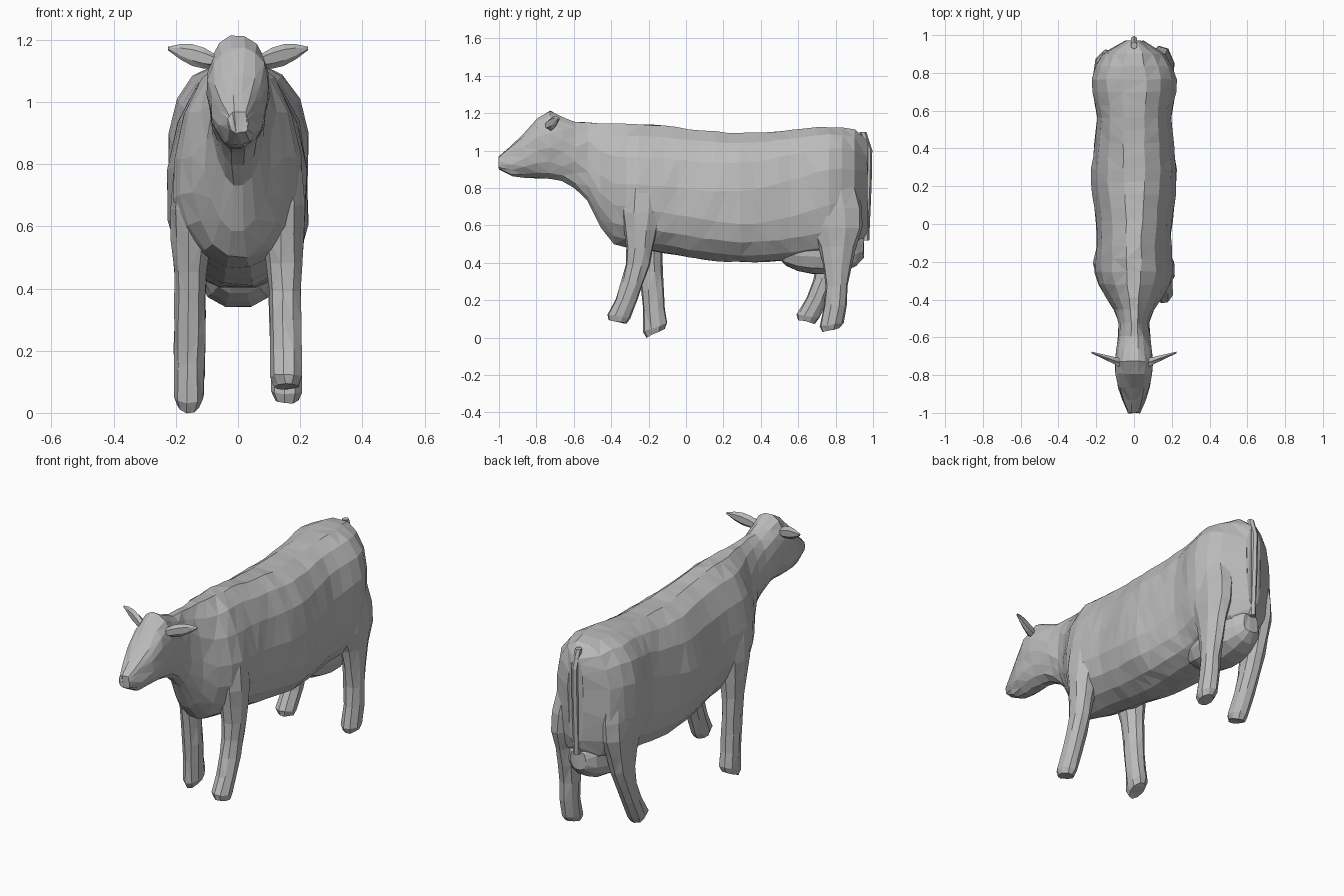
import bpy, bmesh, math, random
from mathutils import Vector

if "Cube" in bpy.data.objects:
    bpy.data.objects.remove(bpy.data.objects["Cube"])
random.seed(4)

grey = bpy.data.materials.new("plain grey")
grey.use_nodes = True
grey.diffuse_color = (0.5, 0.5, 0.5, 1)
grey.node_tree.nodes["Principled BSDF"].inputs["Base Color"].default_value = grey.diffuse_color


def profile(*points):
    """Return a smooth function through a few points, without overshoot."""
    pairs = list(zip(points, points[1:]))
    slopes = [(b[1] - a[1]) / (b[0] - a[0]) for a, b in pairs]
    tangents = [slopes[0]]
    for before, after in zip(slopes, slopes[1:]):
        same_way = before * after > 0
        tangents.append(2 * before * after / (before + after) if same_way else 0)
    tangents.append(slopes[-1])

    def value(at):
        at = min(max(at, points[0][0]), points[-1][0])
        index = next(i for i, (start, end) in enumerate(pairs) if at <= end[0])
        start, end = pairs[index]
        span = end[0] - start[0]
        t = (at - start[0]) / span
        blend = t * t * (3 - 2 * t)
        lead_in = t * (1 - t) * (1 - t) * tangents[index]
        lead_out = t * t * (t - 1) * tangents[index + 1]
        return start[1] + (end[1] - start[1]) * blend + span * (lead_in + lead_out)

    return value


def steps(start, end, count):
    return [start + (end - start) * i / (count - 1) for i in range(count)]


def angles(count):
    return [math.tau * (i + 0.5) / count for i in range(count)]


def power(value, squareness):
    return math.copysign(abs(value) ** (2 / squareness), value)


def loft(name, rings, jitter=0.0):
    """Skin a row of rings, cap the ends and split into flat triangles."""
    bm = bmesh.new()
    rows = []
    for ring in rings:
        rows.append([bm.verts.new(point + Vector([random.uniform(-jitter, jitter) for axis in point]))
                     for point in ring])
    count = len(rows[0])
    for this_row, next_row in zip(rows, rows[1:]):
        for i in range(count):
            j = (i + 1) % count
            bm.faces.new((this_row[i], this_row[j], next_row[j], next_row[i]))
    bm.faces.new(rows[0])
    bm.faces.new(rows[-1])
    bmesh.ops.triangulate(bm, faces=bm.faces[:])
    bmesh.ops.recalc_face_normals(bm, faces=bm.faces[:])
    mesh = bpy.data.meshes.new(name)
    bm.to_mesh(mesh)
    bm.free()
    mesh.materials.append(grey)
    bpy.context.collection.objects.link(bpy.data.objects.new(name, mesh))


def upright_ring(y, top, bottom, width, middle, squareness, count):
    """Section across the body; middle is the height share of the widest point."""
    centre = bottom + (top - bottom) * middle
    ring = []
    for angle in angles(count):
        rise = power(math.sin(angle), squareness)
        reach = top - centre if rise > 0 else centre - bottom
        ring.append(Vector((width * power(math.cos(angle), squareness), y, centre + rise * reach)))
    return ring


def level_ring(centre, depth, width, tilt=0.0, count=9):
    """Section through a leg or tail; tilt lifts the back edge."""
    return [centre + Vector((width * math.cos(a), depth * math.sin(a), tilt * math.sin(a)))
            for a in angles(count)]


# Body and head, as profiles along the length
back_line = profile((-1, 0.97), (-0.86, 1.1), (-0.74, 1.215), (-0.6, 1.155), (-0.2, 1.145),
                    (0.3, 1.1), (0.8, 1.13), (0.92, 1.11), (0.97, 1.06))
belly_line = profile((-1, 0.9), (-0.93, 0.86), (-0.7, 0.845), (-0.55, 0.76), (-0.4, 0.5),
                     (-0.2, 0.46), (0.3, 0.4), (0.9, 0.46), (0.97, 0.56))
half_width = profile((-1, 0.035), (-0.8, 0.097), (-0.7, 0.1), (-0.54, 0.08), (-0.25, 0.21),
                     (-0.08, 0.2), (0.25, 0.23), (0.57, 0.2), (0.75, 0.23), (0.9, 0.17), (0.97, 0.05))
widest_share = profile((-1, 0.5), (-0.75, 0.6), (-0.4, 0.4), (0.3, 0.4), (0.8, 0.55))
squareness = profile((-1, 2.4), (-0.4, 1.9), (0, 2.1), (0.7, 2.6), (0.97, 2.3))
loft("body_and_head",
     [upright_ring(y, back_line(y), belly_line(y), half_width(y), widest_share(y), squareness(y), 16)
      for y in steps(-1, 0.97, 30)], jitter=0.004)

# Udder between the hind legs, a squared ellipsoid
udder_rings = []
for angle in steps(0.3, math.pi - 0.3, 8):
    size = power(math.sin(angle), 2.5)
    udder_rings.append(upright_ring(0.72 - 0.24 * math.cos(angle), 0.48 + 0.14 * size,
                                    0.48 - 0.145 * size, 0.13 * size, 0.5, 2.4, 12))
loft("udder", udder_rings, jitter=0.003)

# Legs share their thickness; each follows its own stride line by height
leg_offset = profile((0, 0.158), (0.5, 0.15), (0.9, 0.12))
leg_width = profile((0, 0.05), (0.4, 0.052), (0.7, 0.08), (0.9, 0.07))
front_depth = profile((0, 0.07), (0.2, 0.06), (0.45, 0.07), (0.7, 0.11), (0.9, 0.09))
hind_depth = profile((0, 0.065), (0.25, 0.06), (0.45, 0.09), (0.65, 0.155), (0.9, 0.12))


def leg(name, side, depth, top, sole, tilt, stride):
    rings = []
    for z in [sole] + steps(sole + 0.03, top, 9):
        foot = 0.75 if z == sole else 1
        centre = Vector((side * leg_offset(z), stride(z), z))
        rings.append(level_ring(centre, depth(z) * foot, leg_width(z) * foot,
                                tilt if z < sole + 0.1 else 0))
    loft(name, rings, jitter=0.003)


leg("front_left_leg", 1, front_depth, 0.85, 0.085, -0.01,
    profile((0.1, -0.365), (0.2, -0.32), (0.45, -0.25), (0.85, -0.23)))
leg("front_right_leg", -1, front_depth, 0.85, 0.025, 0.024,
    profile((0, -0.16), (0.2, -0.175), (0.45, -0.195), (0.85, -0.22)))
leg("hind_left_leg", 1, hind_depth, 0.9, 0.04, 0.008,
    profile((0, 0.765), (0.2, 0.8), (0.45, 0.81), (0.9, 0.77)))
leg("hind_right_leg", -1, hind_depth, 0.9, 0.085, -0.01,
    profile((0.1, 0.645), (0.2, 0.7), (0.45, 0.78), (0.9, 0.77)))

# Tail hanging close to the rump
tail_line = profile((0.5, 0.96), (1, 0.977), (1.1, 0.945))
loft("tail", [level_ring(Vector((0, tail_line(z), z)), 0.019, 0.018, count=6)
              for z in steps(1.1, 0.52, 7)])

# Leaf-shaped ears
for side, name in ((1, "left_ear"), (-1, "right_ear")):
    root, tip = Vector((side * 0.07, -0.735, 1.13)), Vector((side * 0.225, -0.68, 1.172))
    ear_rings = []
    for t in steps(0, 1, 5):
        centre = root.lerp(tip, t)
        height = 0.036 * math.sin(math.pi * (0.2 + 0.75 * t))
        thickness = 0.027 - 0.022 * t
        ear_rings.append([centre + Vector((0, thickness * math.cos(a), height * math.sin(a)))
                          for a in angles(6)])
    loft(name, ear_rings)
